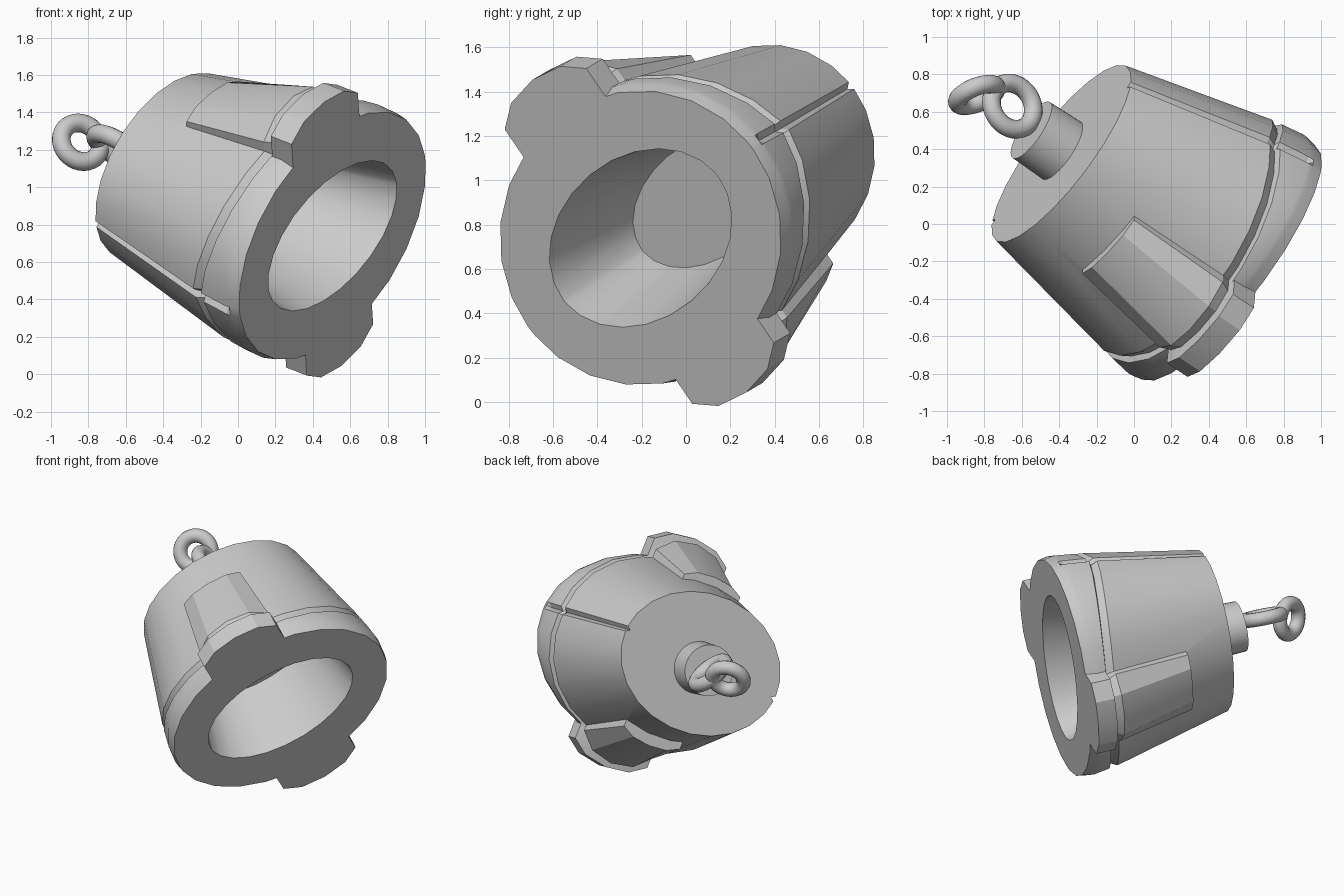
import bpy, bmesh, math
from mathutils import Vector, Matrix

if "Cube" in bpy.data.objects:
    bpy.data.objects.remove(bpy.data.objects["Cube"])

# Tilted frame: local x = wide axis, y = narrow axis, z = out of the mouth
n = Vector((0.79, -0.53, -0.31)).normalized()
a = Vector((0.613, 0.631, 0.472))
a = (a - n * a.dot(n)).normalized()
w = n.cross(a)
FRAME = Matrix.Translation((0.505, -0.205, 0.74)) @ Matrix((a, w, n)).transposed().to_4x4()


def smooth(ob, angle):
    bpy.ops.object.select_all(action='DESELECT')
    bpy.context.view_layer.objects.active = ob
    ob.select_set(True)
    bpy.ops.object.shade_smooth_by_angle(angle=math.radians(angle))


def finish(name, bm, angle=None, frame=FRAME):
    bmesh.ops.recalc_face_normals(bm, faces=bm.faces)
    bm.transform(frame)
    me = bpy.data.meshes.new(name)
    bm.to_mesh(me)
    bm.free()
    ob = bpy.data.objects.new(name, me)
    bpy.context.collection.objects.link(ob)
    if angle:
        smooth(ob, angle)
    return ob


def loft(name, sections):
    """Skin a list of equal-length point loops and cap both ends."""
    bm = bmesh.new()
    rings = [[bm.verts.new(p) for p in s] for s in sections]
    for r, q in zip(rings, rings[1:]):
        for i in range(len(r)):
            j = (i + 1) % len(r)
            bm.faces.new((r[i], r[j], q[j], q[i]))
    bm.faces.new(rings[0])
    bm.faces.new(rings[-1])
    return finish(name, bm)


# Oval ring angles, with extra points for the seam groove at both wide ends
half = [0, 0.04] + [math.radians(15 * i) for i in range(1, 12)] + [math.pi - 0.04]
ANGLES = half + [t + math.pi for t in half]


def oval(depth, ra, rb, seam=0.0, shift=0.0, bow=0.0):
    """Oval loop; bow pulls it toward the mouth on the narrow sides."""
    pts = []
    for i, t in enumerate(ANGLES):
        k = 1 - seam / ra if i % len(half) == 0 else 1
        t += 0.06
        pts.append((k * ra * math.cos(t), k * rb * math.sin(t) + shift,
                    bow * abs(math.sin(t)) - depth))
    return pts


# Hollow oval body: cavity floor, mouth, rim band, ring groove, tapered back
body = loft("body", [
    oval(0.54, 0.45, 0.26),
    oval(0.00, 0.562, 0.366),
    oval(0.00, 0.815, 0.655),
    oval(0.06, 0.825, 0.67),
    oval(0.09, 0.825, 0.677, 0.03, bow=0.01),
    oval(0.275, 0.80, 0.68, 0.03, bow=0.14),
    oval(0.285, 0.765, 0.645, 0.015, bow=0.14),
    oval(0.335, 0.79, 0.675, 0.03, bow=0.14),
    oval(1.13, 0.61, 0.49, 0.03, 0.03)])


# Domed lugs on the two narrow sides, tapering back along the body
def lug_section(side, depth, hw, shoulder, top):
    mid = shoulder + (top - shoulder) * 0.75
    prof = [(-hw, 0.45), (-hw, shoulder), (-hw * 0.6, mid), (0, top),
            (hw * 0.6, mid), (hw, shoulder), (hw, 0.45)]
    return [(x, side * y + 0.01, -depth) for x, y in prof]


LUG = [(0.0, 0.29, 0.75, 0.855), (0.14, 0.29, 0.75, 0.855), (0.15, 0.25, 0.68, 0.79),
       (0.205, 0.275, 0.68, 0.82), (0.775, 0.225, 0.57, 0.63)]
for side in (1, -1):
    lug = loft("lug", [lug_section(side, *s) for s in LUG])
    mod = body.modifiers.new("join_lug", 'BOOLEAN')
    mod.operation, mod.solver, mod.object = 'UNION', 'EXACT', lug
    bpy.context.view_layer.objects.active = body
    bpy.ops.object.modifier_apply(modifier=mod.name)
    bpy.data.objects.remove(lug)
smooth(body, 25)

# Round collar on the back
bm = bmesh.new()
bmesh.ops.create_cone(bm, cap_ends=True, segments=32, radius1=0.18, radius2=0.185, depth=0.22,
                      matrix=Matrix.Translation((0, 0, -1.225)))
finish("collar", bm, 35)


# Two interlocking chain links, given by centre and facing direction
def link(name, centre, facing, R, r, nu=32, nv=14):
    bm = bmesh.new()
    grid = []
    for i in range(nu):
        u = 2 * math.pi * i / nu
        row = []
        for j in range(nv):
            v = 2 * math.pi * j / nv
            d = R + r * math.cos(v)
            row.append(bm.verts.new((d * math.cos(u), d * math.sin(u), r * math.sin(v))))
        grid.append(row)
    for i in range(nu):
        for j in range(nv):
            i2, j2 = (i + 1) % nu, (j + 1) % nv
            bm.faces.new((grid[i][j], grid[i2][j], grid[i2][j2], grid[i][j2]))
    turn = Vector(facing).to_track_quat('Z', 'Y').to_matrix().to_4x4()
    finish(name, bm, 60, Matrix.Translation(centre) @ turn)


link("inner_link", (-0.65, 0.63, 1.21), (0.5, 0.3, 0.8), 0.13, 0.05)
link("outer_link", (-0.84, 0.69, 1.24), (0.35, -0.85, 0.38), 0.112, 0.05)
